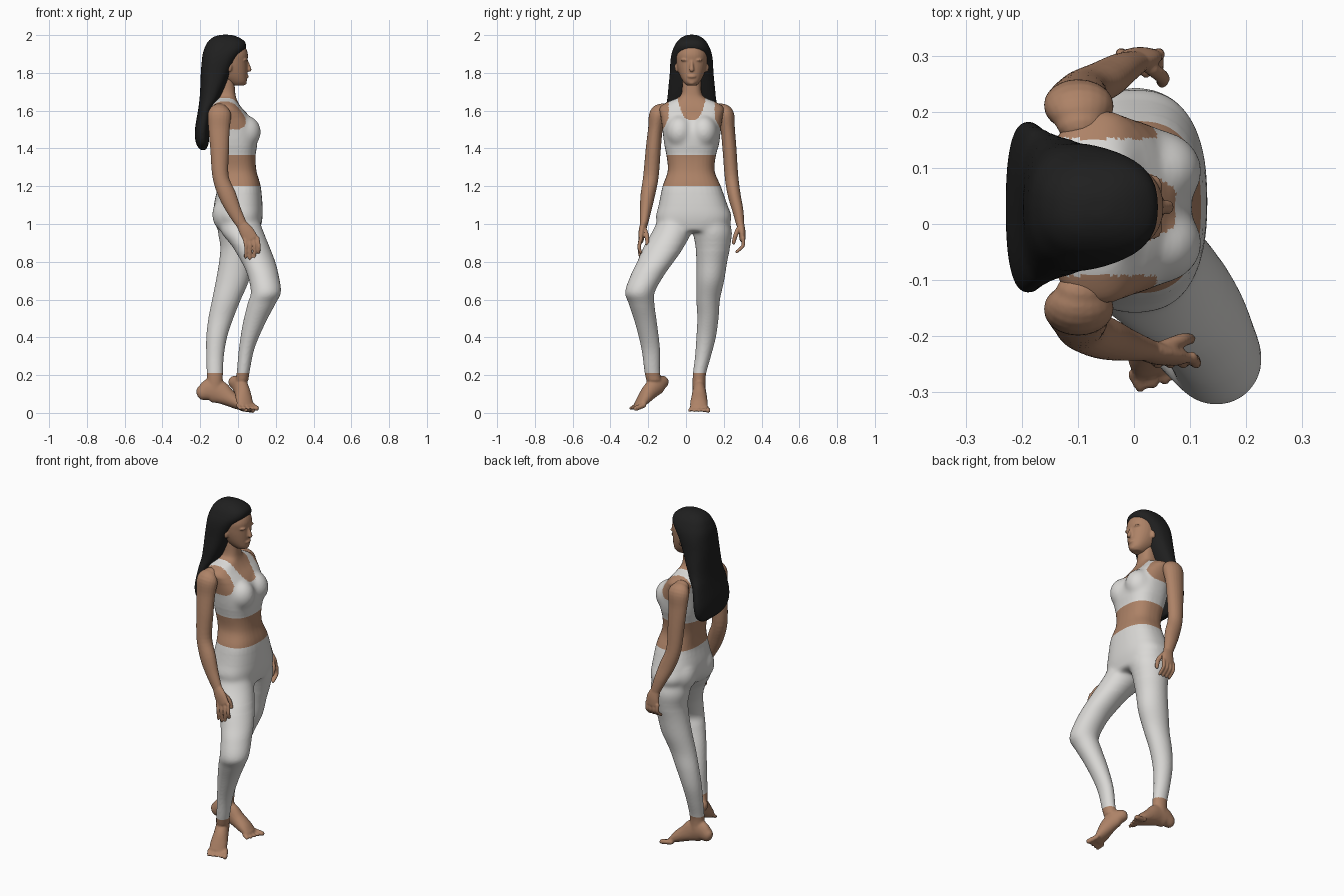
import bpy, bmesh, math
from mathutils import Vector, Matrix

MID = 0.03  # sideways position of the head and chest centre


def material(name, rgb):
    m = bpy.data.materials.new(name)
    m.diffuse_color = (*rgb, 1)
    return m


SKIN = material("warm skin", (0.42, 0.225, 0.135))
CLOTH = material("pale grey fabric", (0.70, 0.69, 0.67))
HAIR = material("black hair", (0.014, 0.014, 0.014))


def spline(rows, steps=5):
    """Catmull-Rom through rows of numbers."""
    out, n = [], len(rows)
    for i in range(n - 1):
        p = [rows[max(0, min(n - 1, i + k))] for k in (-1, 0, 1, 2)]
        for s in range(steps):
            t = s / steps
            out.append([0.5 * (2 * b + (c - a) * t + (2 * a - 5 * b + 4 * c - d) * t * t
                               + (3 * b - a - 3 * c + d) * t ** 3) for a, b, c, d in zip(*p)])
    return out + [list(rows[-1])]


def loft(bm, rings, power=2.0, sides=32):
    """Skin rings given as (centre, half axis u, half axis v)."""
    loops = []
    for c, u, v in rings:
        loop = []
        for k in range(sides):
            a = 2 * math.pi * k / sides
            ca, sa = math.cos(a), math.sin(a)
            loop.append(bm.verts.new(c + u * math.copysign(abs(ca) ** (2 / power), ca)
                                     + v * math.copysign(abs(sa) ** (2 / power), sa)))
        loops.append(loop)
    for a, b in zip(loops, loops[1:]):
        for k in range(sides):
            j = (k + 1) % sides
            bm.faces.new((a[k], a[j], b[j], b[k]))
    bm.faces.new(loops[0])
    bm.faces.new(loops[-1])


def slab(bm, rows, power=2.0):
    """Stack of level sections: z, back x, front x, low y, high y."""
    loft(bm, [(Vector(((b + f) / 2, (l + h) / 2, z)), Vector(((f - b) / 2, 0, 0)),
               Vector((0, (h - l) / 2, 0))) for z, b, f, l, h in spline(rows)], power)


def tube(bm, rows, side=(0, 1, 0)):
    """Path of x, y, z, half width along side, half thickness, with round ends."""
    pts, rings = spline(rows), []
    for i, p in enumerate(pts):
        t = Vector(pts[min(i + 1, len(pts) - 1)][:3]) - Vector(pts[max(i - 1, 0)][:3])
        t.normalize()
        s = Vector(side)
        s = (s - t * s.dot(t)).normalized()
        ring = (Vector(p[:3]), s * p[3], t.cross(s) * p[4])
        ends = [(0.4, 0.9), (0.75, 0.66), (0.95, 0.3)]
        r = min(p[3], p[4])
        if i == 0:
            rings += [(ring[0] - t * r * d, ring[1] * k, ring[2] * k) for d, k in reversed(ends)]
        rings.append(ring)
        if i == len(pts) - 1:
            rings += [(ring[0] + t * r * d, ring[1] * k, ring[2] * k) for d, k in ends]
    loft(bm, rings, sides=20)


def ball(bm, loc, size):
    bmesh.ops.create_uvsphere(bm, u_segments=24, v_segments=14, radius=1,
                              matrix=Matrix.Translation(loc) @ Matrix.Diagonal((*size, 1)))


def finish(bm, name, mats, voxel, rule=None, cuts=(), smooth=4, soft=()):
    """Fuse the overlapping pieces, smooth them and colour the faces."""
    bmesh.ops.recalc_face_normals(bm, faces=bm.faces)
    me = bpy.data.meshes.new(name)
    bm.to_mesh(me)
    bm.free()
    ob = bpy.data.objects.new(name, me)
    bpy.context.collection.objects.link(ob)
    mod = ob.modifiers.new("fuse", 'REMESH')
    mod.mode, mod.voxel_size = 'VOXEL', voxel
    sm = ob.modifiers.new("soften", 'SMOOTH')
    sm.factor, sm.iterations = 0.5, smooth
    bpy.context.view_layer.update()
    deps = bpy.context.evaluated_depsgraph_get()
    new = bpy.data.meshes.new_from_object(ob.evaluated_get(deps))
    ob.modifiers.clear()
    new.materials.clear()
    for m in mats:
        new.materials.append(m)
    bm = bmesh.new()
    bm.from_mesh(new)
    for low, high, times in soft:  # extra blending between two heights
        for _ in range(times):
            bmesh.ops.smooth_vert(bm, verts=[v for v in bm.verts if low < v.co.z < high], factor=.5,
                                  use_axis_x=True, use_axis_y=True, use_axis_z=True)
    for z in cuts:
        bmesh.ops.bisect_plane(bm, geom=bm.verts[:] + bm.edges[:] + bm.faces[:],
                               plane_co=(0, 0, z), plane_no=(0, 0, 1))
    for f in bm.faces:
        f.smooth = True
        f.material_index = rule(f.calc_center_median()) if rule else 0
    bm.to_mesh(new)
    bm.free()
    ob.data = new
    new.name = name


# Torso, legs and feet
bm = bmesh.new()
slab(bm, [(1.77, -.12, -.02, -.02, .08), (1.70, -.12, -.015, -.022, .082),
          (1.67, -.13, -.01, -.04, .10), (1.645, -.145, 0, -.10, .16), (1.615, -.155, .02, -.14, .20),
          (1.57, -.155, .06, -.135, .195), (1.50, -.15, .098, -.125, .185), (1.43, -.14, .103, -.117, .177),
          (1.36, -.125, .093, -.103, .158), (1.28, -.112, .098, -.097, .152), (1.2, -.108, .12, -.124, .184),
          (1.1, -.128, .13, -.145, .22), (1.03, -.125, .13, -.16, .242), (.96, -.08, .115, -.13, .20)], 2.5)
for s in (-1, 1):
    ball(bm, (.04, MID + s * .064, 1.487), (.082, .074, .088))     # bust
    ball(bm, (-.055, .035 + s * .08, 1.05), (.083, .087, .097))    # seat
slab(bm, [(1.08, -.08, .09, -.12, .01), (.97, -.095, .132, -.174, .032), (.88, -.03, .167, -.224, -.01),
          (.80, .018, .197, -.258, -.065), (.73, .05, .215, -.292, -.115), (.64, .068, .227, -.322, -.165),
          (.575, .05, .197, -.302, -.167), (.47, .025, .142, -.268, -.153), (.34, .005, .087, -.236, -.138),
          (.22, -.006, .062, -.22, -.138), (.17, -.012, .055, -.21, -.13)])
slab(bm, [(1.08, -.08, .09, .05, .2), (.97, -.107, .115, .036, .243), (.88, -.094, .097, .05, .234),
          (.80, -.10, .078, .055, .218), (.70, -.117, .058, .055, .202), (.60, -.137, .015, .055, .18),
          (.50, -.157, -.025, .06, .172), (.40, -.168, -.058, .055, .158), (.30, -.168, -.075, .048, .132),
          (.2, -.165, -.08, .036, .105), (.13, -.165, -.08, .035, .105)])
tube(bm, [(-.19, .07, .105, .03, .04), (-.15, .07, .12, .034, .062), (-.10, .07, .11, .036, .062),
          (-.05, .07, .08, .042, .045), (0, .068, .05, .047, .033), (.03, .068, .03, .045, .02)])
tube(bm, [(-.018, -.125, .163, .034, .035), (.005, -.15, .15, .036, .05), (.022, -.19, .115, .04, .045),
          (.032, -.225, .073, .047, .032), (.038, -.25, .045, .045, .019)], (.87, .5, 0))
for k in range(5):
    d = (k - 2) * .022
    big = .014 if k == 0 else .0095
    reach = .066 - .008 * k
    tube(bm, [(.02, .068 - d * .95, .022, big, big), (.012 + reach, .068 - d * 1.1, .013, big, big)])
    d = -d
    tube(bm, [(.036 + d * .9, -.245 + d * .5, .04, big, big),
              (.055 + d, -.285 + d * .45 + k * .003, .024, big, big)], (.87, .5, 0))


def body_rule(c):
    """1 is fabric: leggings by height, top by neckline and armholes."""
    dy = abs(c.y - MID)
    if .21 < c.z < 1.2:
        return 1
    scoop = 1.55 + .12 * (dy / .075) ** 3
    return int(1.365 < c.z < min(scoop, 1.69) and (c.z < 1.5 or dy < .122 + max(0, 1.56 - c.z) * .5))


finish(bm, "body_with_leggings_and_top", (SKIN, CLOTH), .0066, body_rule, (.21, 1.2, 1.365),
       soft=((.86, 1.16, 12), (.9, 1.1, 12), (1.39, 1.6, 10), (1.42, 1.57, 12)))

# Arms and hands
right_arm = [(-.095, -.12, 1.605, .035, .045), (-.098, -.148, 1.58, .046, .062), (-.1, -.162, 1.5, .039, .056),
             (-.097, -.173, 1.4, .04, .05), (-.092, -.186, 1.25, .041, .043), (-.055, -.203, 1.15, .038, .046),
             (-.02, -.214, 1.07, .03, .038), (.018, -.223, 1.0, .021, .029)]
left_arm = [(-.095, .18, 1.605, .035, .045), (-.098, .208, 1.58, .046, .062), (-.1, .221, 1.5, .038, .056),
            (-.097, .23, 1.4, .037, .05), (-.088, .241, 1.25, .036, .043), (-.055, .256, 1.15, .034, .044),
            (-.025, .275, 1.07, .029, .036), (0, .287, 1.0, .022, .028)]
bm = bmesh.new()
tube(bm, right_arm)
tube(bm, [(.018, -.223, 1.0, .02, .028), (.045, -.232, .96, .019, .038), (.068, -.238, .92, .015, .04)])
for k in range(4):
    x = .034 + .023 * k
    tip = (.815, .807, .812, .84)[k]
    tube(bm, [(x, -.238, .925, .011, .0105), (x + .008, -.248, .88, .0095, .0095), (x + .006, -.24, tip + .01, .0085, .0085)])
tube(bm, [(.05, -.22, .975, .012, .013), (.085, -.207, .935, .012, .013), (.1, -.205, .895, .010, .010)])
finish(bm, "right_arm", (SKIN,), .0045, smooth=3)

bm = bmesh.new()
tube(bm, left_arm)
tube(bm, [(0, .287, 1.0, .021, .028), (.01, .296, .96, .019, .038), (.012, .299, .92, .016, .041)])
for k in range(4):
    x = -.023 + .0225 * k
    tube(bm, [(x, .301, .925, .011, .0105), (x, .302, .885, .0095, .0095), (x, .268, .853, .0085, .0085)])
tube(bm, [(.03, .277, .975, .012, .013), (.05, .262, .94, .012, .013), (.05, .252, .90, .010, .010)])
finish(bm, "left_arm", (SKIN,), .0045, smooth=3)

# Head with nose, brow, lips and ears
bm = bmesh.new()
slab(bm, [(z, b, f, MID - w, MID + w) for z, b, f, w in (
    (1.733, -.03, .03, .025), (1.75, -.06, .045, .042), (1.78, -.10, .048, .06), (1.82, -.14, .05, .075),
    (1.86, -.155, .05, .083), (1.90, -.155, .052, .084), (1.94, -.14, .036, .07), (1.975, -.1, -.01, .04))], 2.2)
tube(bm, [(.047, MID, 1.86, .008, .008), (.054, MID, 1.838, .010, .010), (.06, MID, 1.817, .013, .012)])
ball(bm, (.043, MID, 1.781), (.014, .024, .011))
ball(bm, (.034, MID, 1.75), (.013, .02, .014))
for s in (-1, 1):
    ball(bm, (.036, MID + s * .034, 1.868), (.015, .024, .008))
    ball(bm, (-.045, MID + s * .08, 1.83), (.014, .01, .026))
finish(bm, "head", (SKIN,), .0045, smooth=4)

# Long hair falling down the back
bm = bmesh.new()
slab(bm, [(z, b, f, MID - w, MID + w) for z, b, f, w in (
    (2.002, -.09, -.04, .02), (1.99, -.13, 0, .05), (1.965, -.16, .037, .078), (1.932, -.177, .042, .096),
    (1.90, -.187, .02, .107), (1.86, -.192, -.008, .113), (1.80, -.197, -.037, .116),
    (1.72, -.2, -.07, .124), (1.66, -.204, -.098, .130), (1.60, -.212, -.135, .143),
    (1.50, -.228, -.15, .153), (1.43, -.223, -.155, .135), (1.392, -.2, -.17, .085))], 2.5)
finish(bm, "long_hair", (HAIR,), .0075, smooth=4)
